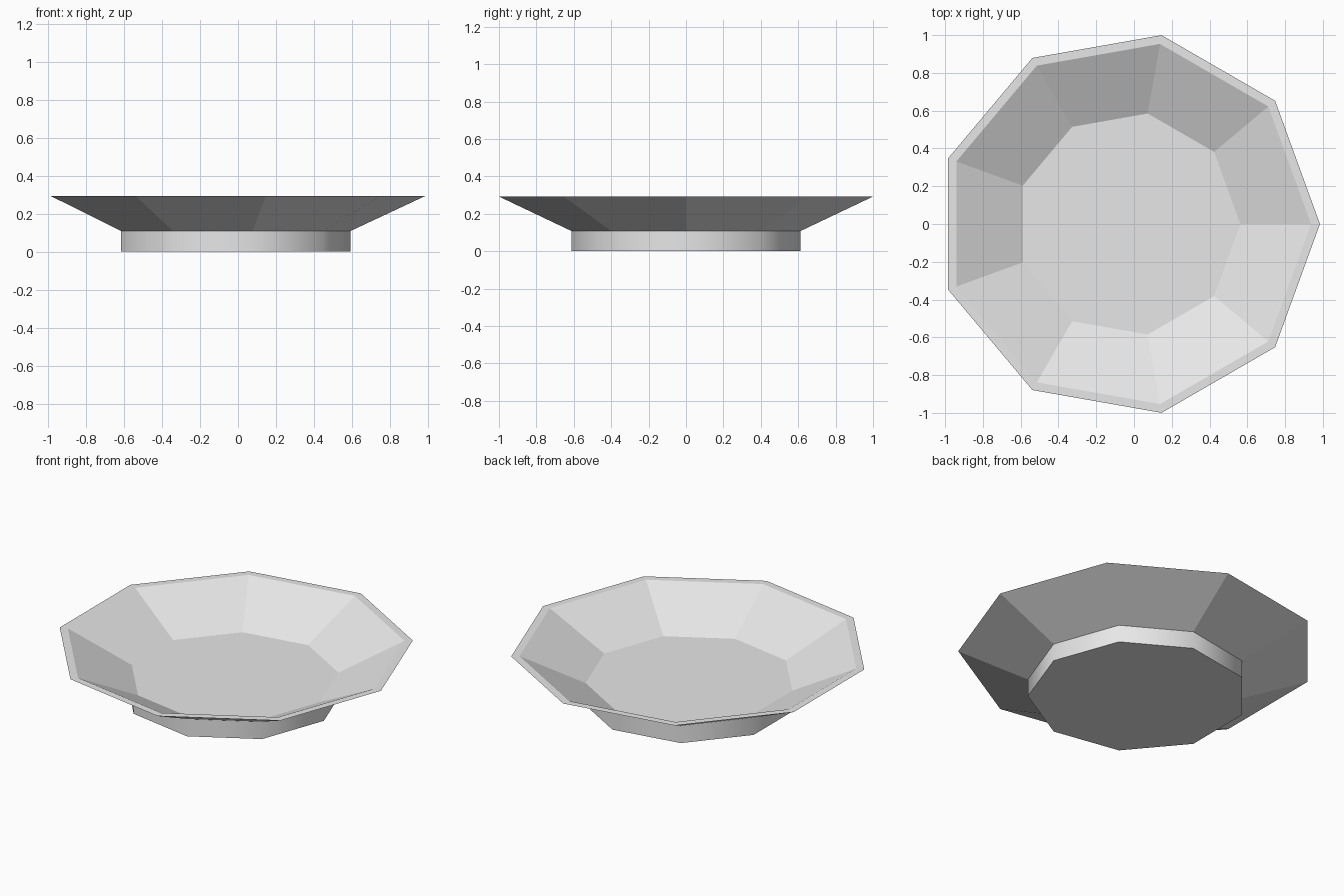
import bpy
import math

cube = bpy.data.objects.get("Cube")
if cube:
    bpy.data.objects.remove(cube, do_unlink=True)

SIDES = 9
RIM_R = 1.015
RIM_Z = 0.292
FOOT_R = 0.622
FOOT_Z = 0.108
# shift that centres the nine-sided outline on x
SHIFT = -RIM_R * (1 - math.cos(math.pi / SIDES)) / 2

# Plain grey material
grey = bpy.data.materials.new("light_grey")
grey.use_nodes = True
colour = (0.8, 0.8, 0.8, 1)
grey.diffuse_color = colour
bsdf = grey.node_tree.nodes["Principled BSDF"]
bsdf.inputs["Base Color"].default_value = colour
bsdf.inputs["Roughness"].default_value = 0.8


def lathe(name, profile, smooth_walls=False):
    """Sweep (radius, height) points around z; cap the last ring."""
    verts, faces = [], []
    for r, z in profile:
        for i in range(SIDES):
            a = 2 * math.pi * i / SIDES
            verts.append((SHIFT + r * math.cos(a), r * math.sin(a), z))
    for k in range(len(profile) - 1):
        for i in range(SIDES):
            j = (i + 1) % SIDES
            a, b = k * SIDES, (k + 1) * SIDES
            faces.append((a + i, a + j, b + j, b + i))
    last = (len(profile) - 1) * SIDES
    cap = list(range(last, last + SIDES))
    if profile[-1][1] < profile[0][1]:
        cap.reverse()
        faces = [f[::-1] for f in faces]
    faces.append(cap)
    mesh = bpy.data.meshes.new(name)
    mesh.from_pydata(verts, [], faces)
    mesh.materials.append(grey)
    for p in mesh.polygons:
        p.use_smooth = smooth_walls and len(p.vertices) == 4
    mesh.update()
    obj = bpy.data.objects.new(name, mesh)
    bpy.context.collection.objects.link(obj)
    return obj


# Flared dish: underside, flat rim, inner slope, floor
lathe("dish", [(FOOT_R, FOOT_Z), (RIM_R, RIM_Z), (0.968, RIM_Z),
               (0.594, FOOT_Z + 0.001)])

# Foot: smooth upright wall with a flat bottom
lathe("foot", [(FOOT_R, FOOT_Z), (FOOT_R, 0)], smooth_walls=True)
